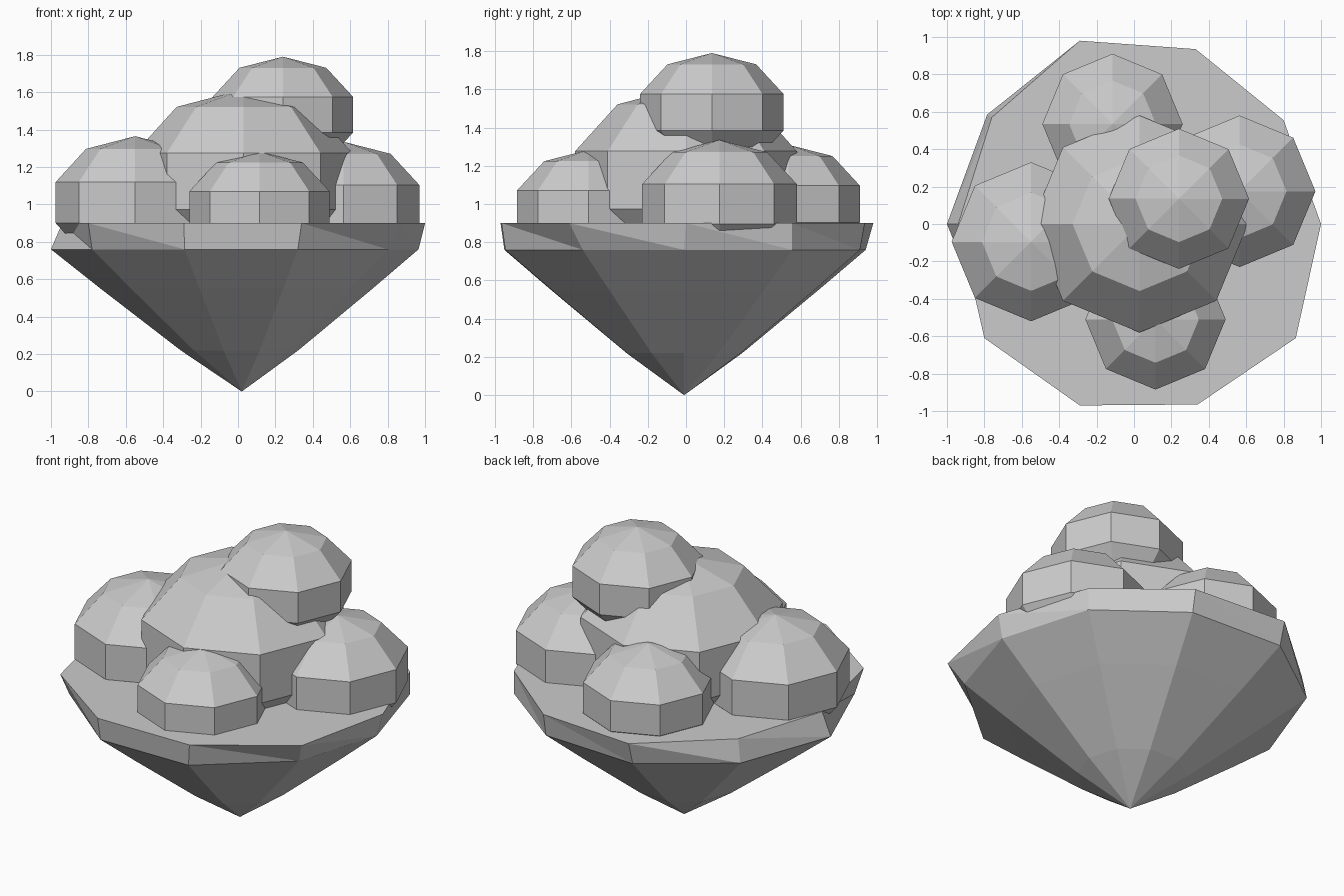
import bpy, bmesh, math
from mathutils import Vector

cube = bpy.data.objects.get("Cube")
if cube:
    bpy.data.objects.remove(cube)

stone = bpy.data.materials.new("grey stone")
stone.use_nodes = True
GREY = (0.6, 0.6, 0.6, 1)
stone.diffuse_color = GREY
stone.node_tree.nodes["Principled BSDF"].inputs["Base Color"].default_value = GREY


def finish(name, bm):
    bmesh.ops.recalc_face_normals(bm, faces=bm.faces)
    mesh = bpy.data.meshes.new(name)
    bm.to_mesh(mesh)
    bm.free()
    mesh.materials.append(stone)
    obj = bpy.data.objects.new(name, mesh)
    bpy.context.collection.objects.link(obj)
    return obj


def boulder(name, centre, ring_radius, half_height):
    """Squashed eight-sided ball; ring_radius is its widest ring."""
    bm = bmesh.new()
    bmesh.ops.create_uvsphere(bm, u_segments=8, v_segments=5, radius=1)
    r = ring_radius / math.sin(math.radians(72))
    bmesh.ops.scale(bm, vec=(r, r, half_height), verts=bm.verts)
    bmesh.ops.translate(bm, vec=centre, verts=bm.verts)
    finish(name, bm)


# Floating rock base: irregular ten-sided rim tapering to a point
top_rim = [(1, 0), (.80, .555), (.33, .935), (-.29, .98), (-.76, .57),
           (-.94, 0), (-.80, -.61), (-.29, -.97), (.34, -.965), (.865, -.61)]
low_rim = [(.965, -.01), (.80, .555), (.33, .91), (-.29, .94), (-.785, .585),
           (-1, 0), (-.78, -.55), (-.285, -.95), (.32, -.945), (.80, -.54)]
tip = Vector((.02, -.01, 0))

bm = bmesh.new()
rings = [[bm.verts.new((x, y, .9)) for x, y in top_rim],
         [bm.verts.new((x, y, .76)) for x, y in low_rim]]
for z, scale in ((.55, .74), (.22, .32)):
    rings.append([bm.verts.new((tip.x + (x - tip.x) * scale,
                                tip.y + (y - tip.y) * scale, z))
                  for x, y in low_rim])
point = bm.verts.new(tip)
bm.faces.new(rings[0])
count = len(top_rim)
for i in range(count):
    j = (i + 1) % count
    for upper, lower in zip(rings, rings[1:]):
        bm.faces.new((upper[i], lower[i], lower[j]))
        bm.faces.new((upper[i], lower[j], upper[j]))
    bm.faces.new((rings[-1][i], point, rings[-1][j]))
finish("rock_base", bm)

# Boulders heaped on the base
boulder("centre_boulder", (.03, 0, 1.125), .58, .49)
boulder("top_boulder", (.24, .135, 1.48), .375, .31)
boulder("left_boulder", (.565, .175, 1.0), .405, .335)
boulder("right_boulder", (-.55, -.095, 1.01), .425, .355)
boulder("front_boulder", (.115, -.51, .975), .375, .308)
boulder("back_boulder", (-.115, .535, 1.0), .375, .31)
